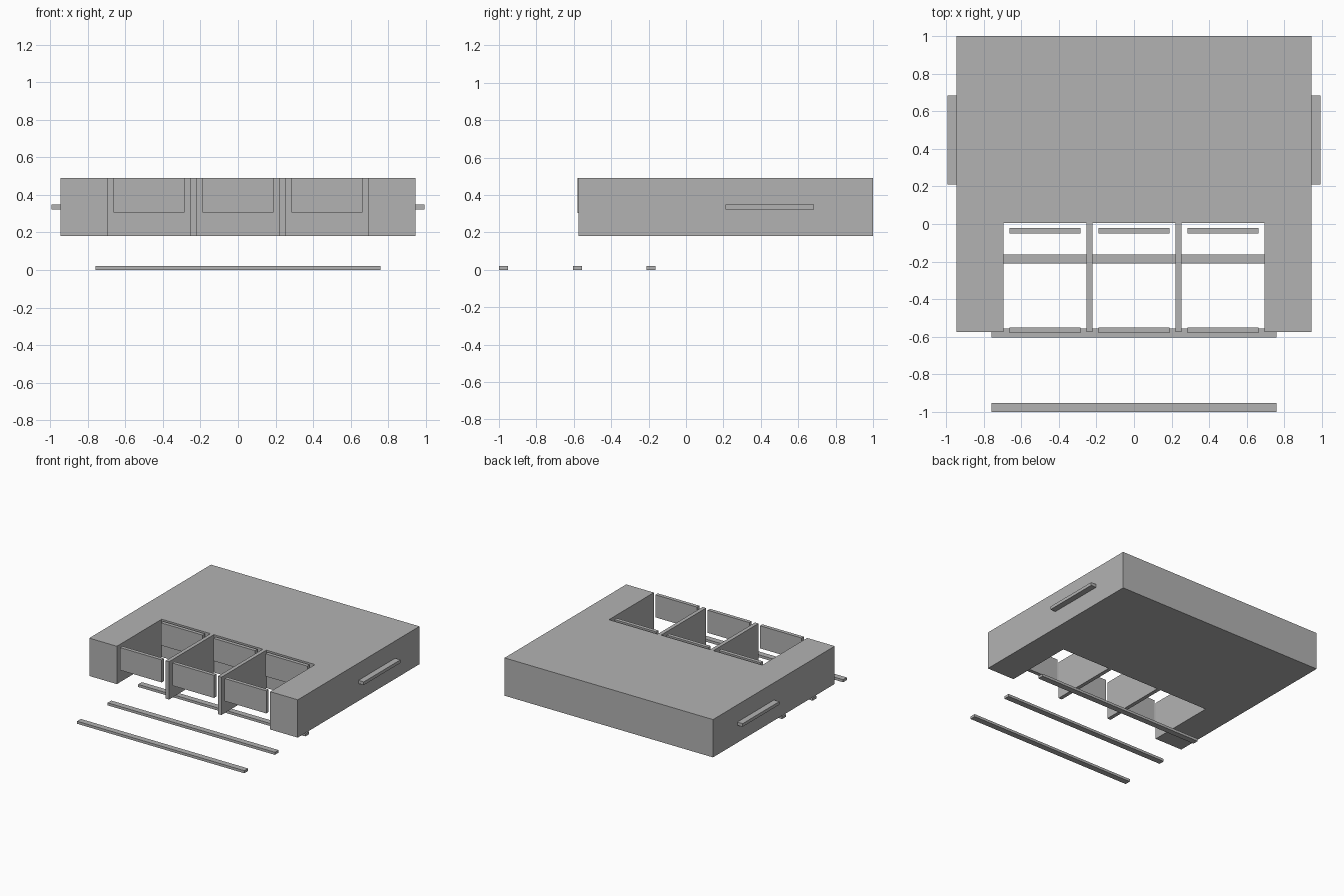
import bpy
import bmesh

cube = bpy.data.objects.get("Cube")
if cube:
    bpy.data.objects.remove(cube, do_unlink=True)

grey = bpy.data.materials.new("plain grey")
grey.use_nodes = True
colour = (0.45, 0.45, 0.45, 1)
grey.diffuse_color = colour
grey.node_tree.nodes["Principled BSDF"].inputs["Base Color"].default_value = colour


def finish(name, bm):
    bmesh.ops.recalc_face_normals(bm, faces=bm.faces)
    mesh = bpy.data.meshes.new(name)
    bm.to_mesh(mesh)
    bm.free()
    mesh.materials.append(grey)
    obj = bpy.data.objects.new(name, mesh)
    bpy.context.collection.objects.link(obj)
    return obj


def prism(name, outline, z0, z1):
    """Extrude a flat outline upward from z0 to z1."""
    bm = bmesh.new()
    base = bm.faces.new([bm.verts.new((x, y, z0)) for x, y in outline])
    top = bmesh.ops.extrude_face_region(bm, geom=[base], use_keep_orig=True)
    moved = [v for v in top["geom"] if isinstance(v, bmesh.types.BMVert)]
    bmesh.ops.translate(bm, verts=moved, vec=(0, 0, z1 - z0))
    return finish(name, bm)


def box(name, x0, x1, y0, y1, z0, z1):
    return prism(name, [(x0, y0), (x1, y0), (x1, y1), (x0, y1)], z0, z1)


LOW, HIGH = 0.18, 0.49
FRONT, BACK = -0.576, 1.0
HALF, NOTCH, NOTCH_BACK = 0.945, 0.695, 0.005

# U-shaped main block with the open bay at the front
half = [(HALF, BACK), (HALF, FRONT), (NOTCH, FRONT), (NOTCH, NOTCH_BACK)]
prism("main_block", half + [(-x, y) for x, y in reversed(half)], LOW, HIGH)

# Side handles and bay dividers
for side, s in (("left", 1), ("right", -1)):
    x0, x1 = sorted((s * HALF, s * 0.993))
    box(side + "_handle", x0, x1, 0.21, 0.685, 0.323, 0.349)
    x0, x1 = sorted((s * 0.222, s * 0.253))
    box(side + "_divider", x0, x1, FRONT, NOTCH_BACK, LOW, HIGH)

# Front and back panels of the three compartments
for label, x in (("right", -0.474), ("middle", 0), ("left", 0.474)):
    for end, y in (("front", -0.581), ("back", -0.05)):
        box(f"{label}_{end}_panel", x - 0.189, x + 0.189, y, y + 0.03, 0.305, HIGH)

# Three floor rails
for label, y in (("front", -1.0), ("middle", -0.605), ("back", -0.21)):
    box(label + "_rail", -0.758, 0.758, y, y + 0.048, 0, 0.021)
